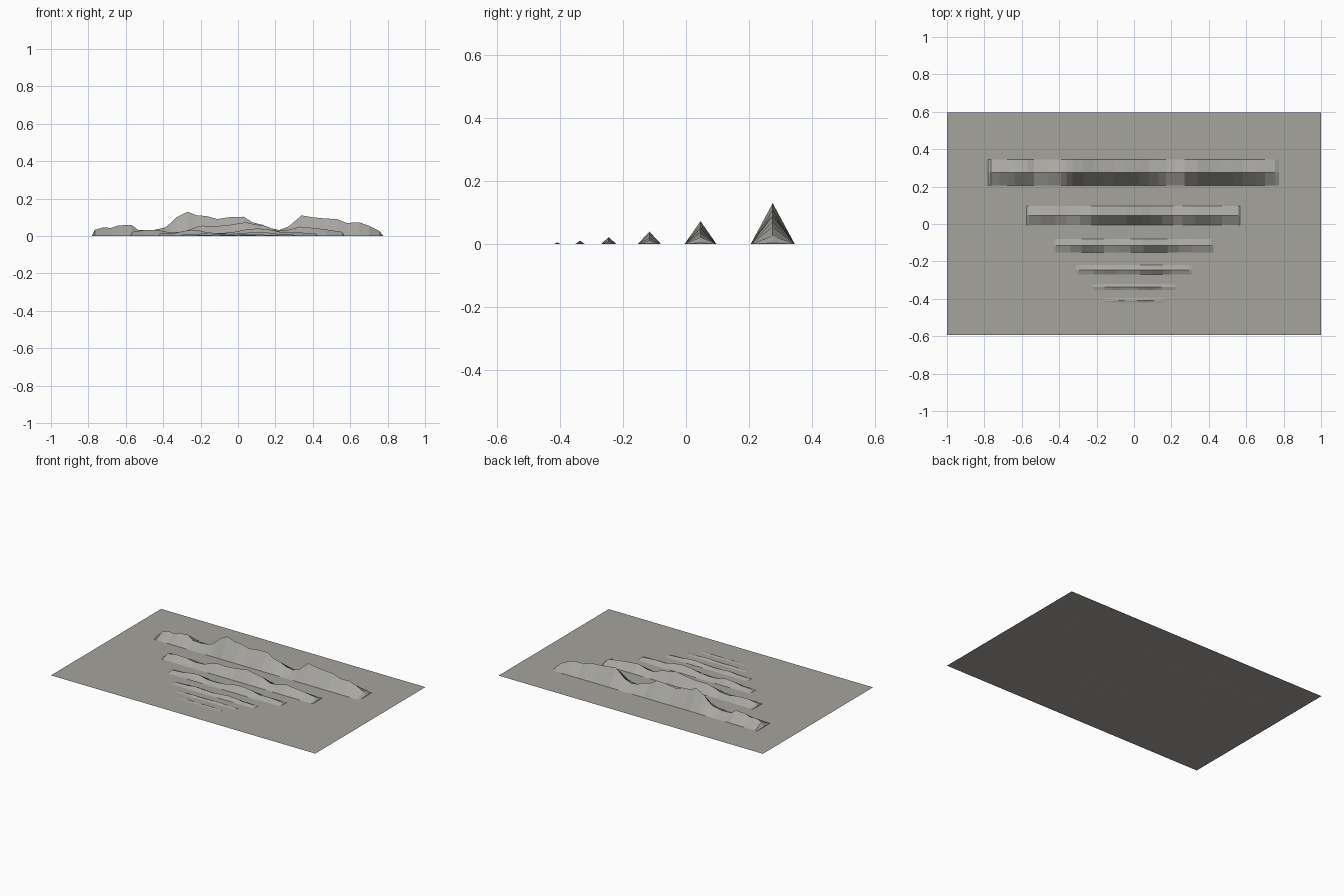
import bpy


def material(name, colour):
    mat = bpy.data.materials.new(name)
    mat.diffuse_color = (*colour, 1)
    return mat


ground_mat = material("ground_grey", (.38, .37, .34))
ridge_mat = material("ridge_grey", (.39, .385, .36))


def make(name, verts, faces, mat):
    me = bpy.data.meshes.new(name)
    me.from_pydata(verts, [], faces)
    me.update()
    me.materials.append(mat)
    ob = bpy.data.objects.new(name, me)
    bpy.context.collection.objects.link(ob)
    return ob


def ridge(name, yc, half, profile):
    # triangular section with a crest following the (x, height) profile
    verts, faces = [], []
    for x, h in profile:
        verts += [(x, yc - half, 0), (x, yc, h), (x, yc + half, 0)]
    for i in range(len(profile) - 1):
        a, b = 3 * i, 3 * i + 3
        faces += [(a, b, b + 1, a + 1), (a + 1, b + 1, b + 2, a + 2),
                  (a + 2, b + 2, b, a)]
    n = len(verts)
    faces += [(0, 1, 2), (n - 1, n - 2, n - 3)]
    return make(name, verts, faces, ridge_mat)


# Flat ground sheet
make("ground_sheet", [(-1, -.593, 0), (1, -.593, 0), (1, .597, 0), (-1, .597, 0)],
     [(0, 1, 2, 3)], ground_mat)

# Tallest ridge at the back
ridge("ridge_1", .275, .07, [
    (-.78, .004), (-.765, .033), (-.72, .046), (-.68, .043), (-.64, .056), (-.57, .06),
    (-.535, .033), (-.46, .03), (-.39, .045), (-.36, .068), (-.33, .1),
    (-.27, .13), (-.22, .11), (-.17, .107), (-.11, .09), (-.05, .1),
    (.03, .103), (.08, .072), (.13, .06), (.17, .042), (.22, .032),
    (.27, .05), (.34, .11), (.4, .1), (.47, .093), (.53, .09),
    (.58, .07), (.65, .072), (.7, .055), (.755, .027), (.775, .004)])

# Second ridge
ridge("ridge_2", .046, .051, [
    (-.575, .005), (-.563, .022), (-.5, .032), (-.42, .03), (-.36, .018), (-.29, .023),
    (-.23, .045), (-.19, .055), (-.12, .052), (-.04, .06), (.04, .073),
    (.09, .062), (.15, .053), (.21, .027), (.26, .03), (.33, .05),
    (.41, .042), (.47, .035), (.555, .022), (.568, .005)])

# Third ridge
ridge("ridge_3", -.116, .037, [
    (-.427, .003), (-.417, .012), (-.34, .016), (-.28, .028), (-.22, .033),
    (-.16, .018), (-.09, .015), (-.02, .022), (.05, .036), (.11, .04),
    (.18, .032), (.24, .018), (.31, .02), (.415, .012), (.425, .003)])

# Small front ridges share one lumpy outline
outline = [(-1, .1), (-.95, .35), (-.7, .45), (-.5, .8), (-.3, .6), (-.1, .5),
           (.1, .7), (.3, 1), (.5, .85), (.65, .55), (.95, .35), (1, .1)]
for i, (yc, half, length, height) in enumerate([
        (-.245, .025, .31, .022), (-.336, .016, .225, .011), (-.408, .012, .165, .006)]):
    ridge(f"ridge_{i + 4}", yc, half, [(x * length, h * height) for x, h in outline])
